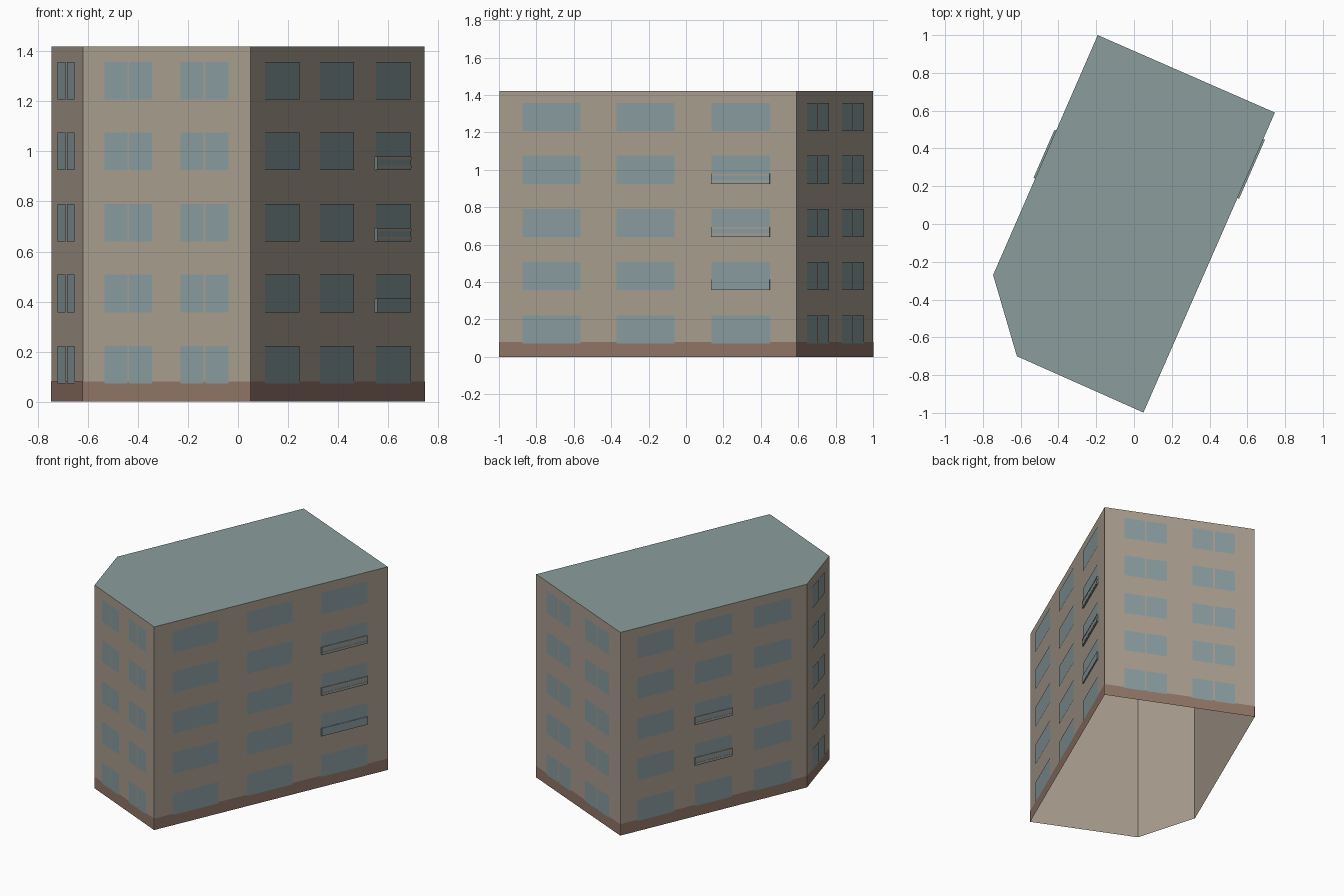
import bpy
from mathutils import Vector

default_cube = bpy.data.objects.get("Cube")
if default_cube:
    bpy.data.objects.remove(default_cube, do_unlink=True)


def make_material(name, colour):
    mat = bpy.data.materials.new(name)
    mat.use_nodes = True
    mat.diffuse_color = (*colour, 1)
    bsdf = mat.node_tree.nodes["Principled BSDF"]
    bsdf.inputs["Base Color"].default_value = (*colour, 1)
    bsdf.inputs["Roughness"].default_value = 0.9
    return mat


WALL = make_material("beige wall", (0.40, 0.34, 0.275))
ROOF = make_material("grey green roof", (0.26, 0.335, 0.335))
GLASS = make_material("blue grey glass", (0.25, 0.33, 0.345))
BASE = make_material("brown plinth", (0.28, 0.178, 0.135))

HEIGHT = 1.42
CORNERS = [Vector(c) for c in ((-0.192, 1.0), (-0.746, -0.27), (-0.62, -0.70),
                               (0.05, -0.998), (0.746, 0.59))]
NAMES = ("left", "corner", "front", "right", "back")
FLOORS = ((0.072, 0.222), (0.357, 0.508), (0.64, 0.79), (0.925, 1.075), (1.207, 1.358))

# Window spans along each wall, as fractions of its length
PAIRS = ((0.13, 0.268), (0.278, 0.415), (0.584, 0.722), (0.734, 0.87))
SPANS = {
    "left": ((0.09, 0.285), (0.398, 0.598), (0.716, 0.915)),
    "corner": ((0.22, 0.485), (0.53, 0.765)),
    "front": PAIRS,
    "right": ((0.079, 0.275), (0.395, 0.59), (0.715, 0.912)),
    "back": PAIRS,
}


def make_mesh(name, verts, faces, mat):
    mesh = bpy.data.meshes.new(name)
    mesh.from_pydata(verts, [], faces)
    mesh.materials.append(mat)
    obj = bpy.data.objects.new(name, mesh)
    bpy.context.collection.objects.link(obj)
    return obj


def wall_point(side, t, z, out):
    a, b = CORNERS[side], CORNERS[(side + 1) % len(CORNERS)]
    d = (b - a).normalized()
    p = a.lerp(b, t) + Vector((d.y, -d.x)) * out
    return (p.x, p.y, z)


def rect(side, span, rows, out):
    (t0, t1), (z0, z1) = span, rows
    return [wall_point(side, t, z, out) for t, z in
            ((t0, z0), (t1, z0), (t1, z1), (t0, z1))]


def plates(name, rects, mat):
    verts = [v for r in rects for v in r]
    faces = [range(i, i + 4) for i in range(0, len(verts), 4)]
    return make_mesh(name, verts, faces, mat)


def slab(name, side, span, rows, depth, mat):
    verts = rect(side, span, rows, 0) + rect(side, span, rows, depth)
    faces = [(4, 5, 6, 7), (3, 2, 1, 0)]
    faces += [(i, (i + 1) % 4, (i + 1) % 4 + 4, i + 4) for i in range(4)]
    return make_mesh(name, verts, faces, mat)


# Open-bottomed shell: walls and flat roof
sides = range(len(CORNERS))
plates("walls", [rect(s, (0, 1), (0, HEIGHT), 0) for s in sides], WALL)
make_mesh("roof", [(c.x, c.y, HEIGHT) for c in CORNERS], [list(sides)], ROOF)

# Plinth band and windows
plates("plinth", [rect(s, (0, 1), (0, 0.08), 0.002) for s in sides], BASE)
for s, side_name in enumerate(NAMES):
    plates(side_name + "_windows",
           [rect(s, span, rows, 0.004) for span in SPANS[side_name] for rows in FLOORS],
           GLASS)

# Shallow balcony fronts with pale rails
for side_name, column, floors in (("right", 2, (1, 2, 3)), ("left", 1, (1, 2))):
    s = NAMES.index(side_name)
    span = SPANS[side_name][column]
    for f in floors:
        z = FLOORS[f][0]
        label = f"{side_name}_balcony_{f}"
        slab(label, s, span, (z, z + 0.055), 0.008, GLASS)
        if side_name == "right" and f == 1:
            continue
        for rail, up in (("lower", 0.008), ("upper", 0.043)):
            slab(f"{label}_{rail}_rail", s, span, (z + up, z + up + 0.01), 0.0095, WALL)
